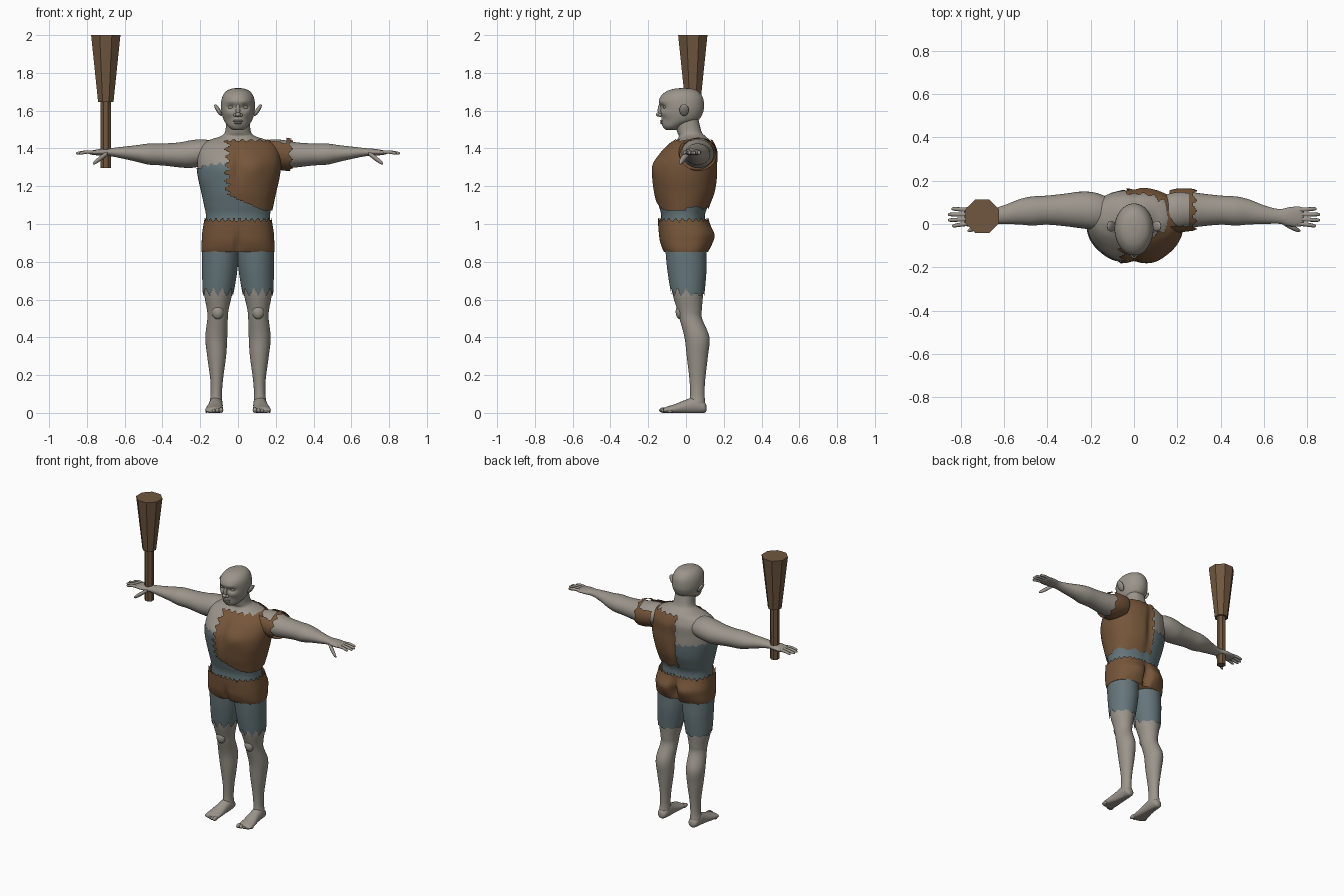
import bpy, bmesh, math
from math import sin, cos, exp, atan2, pi
from mathutils import Matrix

if "Cube" in bpy.data.objects:
    bpy.data.objects.remove(bpy.data.objects["Cube"], do_unlink=True)


def material(name, rgb):
    m = bpy.data.materials.new(name)
    m.use_nodes = True
    m.diffuse_color = (*rgb, 1)
    m.node_tree.nodes["Principled BSDF"].inputs["Base Color"].default_value = (*rgb, 1)
    return m


SKIN = material("grey skin", (0.33, 0.30, 0.26))
BLUE = material("slate cloth", (0.13, 0.18, 0.195))
LEATHER = material("brown leather", (0.18, 0.092, 0.042))
WOOD = material("club wood", (0.16, 0.095, 0.05))


def finish(name, bm, mat, mirror=False, smooth=True):
    me = bpy.data.meshes.new(name)
    for f in bm.faces:
        f.smooth = smooth
    bm.to_mesh(me)
    bm.free()
    me.materials.append(mat)
    ob = bpy.data.objects.new(name, me)
    bpy.context.collection.objects.link(ob)
    if mirror:
        ob.modifiers.new("Mirror", "MIRROR").use_mirror_merge = False
    return ob


def spline(pts, n):
    """Catmull-Rom through stations of any width."""
    out = []
    for i in range(len(pts) - 1):
        a, b, c, d = (pts[min(max(i + k, 0), len(pts) - 1)] for k in (-1, 0, 1, 2))
        for k in range(n):
            t = k / n
            out.append([q + t / 2 * (r - p + t * (2 * p - 5 * q + 4 * r - s + t * (3 * (q - r) + s - p)))
                        for p, q, r, s in zip(a, b, c, d)])
    return out + [pts[-1]]


def loft(name, axis, stations, mat, segs=32, steps=5, grow=0, power=2,
         shape=None, keep=None, mirror=False):
    """Skin elliptical stations (position, two centres, two radii) along an axis."""
    u, v = [k for k in range(3) if k != axis]
    bm = bmesh.new()
    rings = []
    for pos, cu, cv, ru, rv in spline(stations, steps):
        ring = []
        for s in range(segs):
            a = 2 * pi * s / segs
            e = lambda w: math.copysign(abs(w) ** (2 / power), w)
            co = [0, 0, 0]
            co[axis] = pos
            co[u] = cu + (ru + grow) * e(cos(a))
            co[v] = cv + (rv + grow) * e(sin(a))
            ring.append(bm.verts.new(shape(*co) if shape else co))
        rings.append(ring)
    for p, q in zip(rings, rings[1:]):
        for s in range(segs):
            t = (s + 1) % segs
            bm.faces.new((p[s], p[t], q[t], q[s]))
    bm.faces.new(rings[0])
    bm.faces.new(rings[-1])
    bmesh.ops.recalc_face_normals(bm, faces=bm.faces[:])
    if keep:
        lost = [f for f in bm.faces if not keep(*f.calc_center_median())]
        bmesh.ops.delete(bm, geom=lost, context="FACES")
    return finish(name, bm, mat, mirror)


def ball(name, loc, size, mat=SKIN, tilt=0, mirror=False):
    bm = bmesh.new()
    m = Matrix.Translation(loc) @ Matrix.Rotation(tilt, 4, "Y") @ Matrix.Diagonal((*size, 1))
    bmesh.ops.create_uvsphere(bm, u_segments=16, v_segments=10, radius=1, matrix=m)
    return finish(name, bm, mat, mirror)


def tri(u):
    return abs(u % 1 * 2 - 1)


def bump(a, b):
    return exp(-a * a - b * b)


# Torso with chest, spine groove and neck
def chest(x, y, z):
    side = abs(x)
    if y < 0:
        y -= 0.014 * bump((side - 0.09) / 0.06, (z - 1.31) / 0.06)
        y += 0.012 * bump(x / 0.02, (z - 1.3) / 0.1)
    else:
        y -= 0.018 * bump(x / 0.025, (z - 1.27) / 0.15)
    return x, y, z


TORSO = [(1.0, 0, -.015, .165, .112), (1.05, 0, -.015, .165, .112), (1.1, 0, -.012, .175, .128),
         (1.17, 0, -.008, .19, .15), (1.25, 0, -.006, .208, .16), (1.32, 0, 0, .215, .155),
         (1.38, 0, .018, .21, .138), (1.42, 0, .03, .19, .113), (1.445, 0, .038, .15, .09),
         (1.465, 0, .033, .092, .072), (1.49, 0, .018, .068, .066), (1.56, 0, 0, .062, .065)]
body = dict(segs=144, steps=9, power=2.2, shape=chest)
loft("torso", 2, TORSO, SKIN, **body)


# Torn undershirt and one-shouldered tunic
def shirt_area(x, y, z):
    return z < 1.295 - 0.2 * y - 0.015 * tri(x * 25)


def tunic_area(x, y, z):
    if y < 0:
        hem = max(1.07, 1.13 - 0.43 * x)
        edge = -0.075 + 0.035 * tri(z * 24)
    else:
        hem = 1.075 + 0.02 * tri(x * 12)
        edge = -0.04 + 0.015 * tri(z * 15)
    return x > edge and hem < z < 1.452 - 0.016 * tri(x * 22)


loft("undershirt", 2, TORSO, BLUE, grow=.005, keep=shirt_area, **body)
loft("tunic", 2, TORSO, LEATHER, grow=.013, keep=tunic_area, **body)

# Arms, hands and tunic sleeve
ARM = [(.1, .05, 1.375, .065, .055), (.18, .06, 1.378, .085, .07), (.25, .065, 1.37, .084, .073),
       (.31, .065, 1.366, .076, .066), (.4, .064, 1.368, .067, .058), (.47, .06, 1.37, .067, .056),
       (.53, .056, 1.373, .058, .045), (.6, .043, 1.377, .043, .033), (.67, .035, 1.38, .034, .022),
       (.72, .034, 1.38, .044, .018), (.765, .034, 1.378, .046, .013), (.785, .034, 1.377, .034, .007)]
loft("arms", 0, ARM, SKIN, mirror=True)
loft("sleeve", 0, ARM, LEATHER, segs=72, steps=10, grow=.015,
     keep=lambda x, y, z: .16 < x < .29 - .02 * tri(atan2(z - 1.37, y - .06) * 1.6)
     and not (z > 1.425 and x < .255 and y > -.01))
for i, reach in enumerate((.84, .858, .858, .843)):
    y0, y1 = .002 + .021 * i, -.008 + .026 * i
    loft(f"finger_{i + 1}", 0,
         [(.75, y0, 1.379, .009, .009), (.8, (y0 + y1) / 2, 1.381, .0095, .0095),
          (reach - .01, y1, 1.375, .008, .008), (reach, y1, 1.374, .003, .003)],
         SKIN, segs=10, steps=3, mirror=True)
loft("thumb", 0, [(.69, .01, 1.375, .016, .012), (.725, -.012, 1.35, .014, .015),
                  (.755, -.027, 1.328, .01, .012), (.768, -.031, 1.32, .003, .004)],
     SKIN, segs=10, steps=3, mirror=True)

# Legs and torn breeches
LEG = [(.92, .093, 0, .085, .105), (.85, .093, 0, .09, .101), (.75, .097, .005, .086, .096),
       (.63, .105, .01, .074, .081), (.55, .107, .018, .058, .066), (.5, .108, .025, .054, .06),
       (.4, .115, .058, .058, .066), (.3, .113, .06, .05, .056), (.18, .113, .06, .034, .042),
       (.1, .115, .06, .03, .038), (.05, .117, .06, .034, .042), (.02, .118, .06, .03, .038)]
loft("legs", 2, LEG, SKIN, mirror=True)
loft("breeches", 2, LEG, BLUE, segs=96, steps=12, grow=.007, mirror=True,
     keep=lambda x, y, z: z > .62 + (.04 if y < .02 else .012) * tri(atan2(y, x - .105) * 1.6))
ball("kneecaps", (.107, -.03, .535), (.032, .025, .04), mirror=True)

# Feet
loft("feet", 1, [(.108, .117, .025, .015, .015), (.095, .117, .03, .03, .03),
                 (.05, .117, .04, .036, .045), (0, .12, .032, .039, .038),
                 (-.06, .125, .02, .046, .026), (-.105, .127, .015, .047, .017),
                 (-.118, .127, .013, .04, .01)],
     SKIN, mirror=True, shape=lambda x, y, z: (x, y, max(z, 0)))
for i in range(5):
    r = .0145 - .0015 * i
    ball(f"toe_{i + 1}", (.09 + .019 * i, -.118 + .004 * i * i / 2, r), (r * .85, r * 1.7, r), mirror=True)


# Hide shorts with seat cleft
def seat(x, y, z):
    if y > 0:
        y += .012 * bump((abs(x) - .08) / .05, (z - .93) / .05)
        y -= .05 * bump(x / .022, (z - .91) / .07)
    else:
        y += .02 * bump(x / .015, (z - .88) / .06)
    return x, y, z


loft("hide_shorts", 2, [(.852, 0, 0, .192, .117), (.875, 0, 0, .194, .128), (.91, 0, 0, .192, .139),
                        (.95, 0, 0, .19, .144), (1.0, 0, -.01, .182, .138), (1.045, 0, -.017, .175, .133)],
     LEATHER, segs=144, steps=10, power=2.6, shape=seat,
     keep=lambda x, y, z: z < 1.032 - .02 * tri(atan2(y, x) * 5))


# Head with eye sockets
def face(x, y, z):
    if y < 0:
        side = abs(x)
        y += .014 * bump((side - .036) / .022, (z - 1.618) / .014)
        y -= .006 * bump((side - .03) / .035, (z - 1.648) / .014)
        y -= .006 * bump((side - .05) / .025, (z - 1.585) / .02)
        y -= .008 * bump(x / .03, (z - 1.54) / .02)
    return x, y, z


loft("head", 2, [(1.497, 0, -.075, .02, .022), (1.503, 0, -.073, .036, .04), (1.52, 0, -.062, .055, .06),
                 (1.55, 0, -.03, .075, .095), (1.59, 0, -.022, .087, .112), (1.63, 0, -.022, .09, .117),
                 (1.67, 0, -.024, .084, .113), (1.7, 0, -.02, .066, .087), (1.715, 0, -.015, .038, .052),
                 (1.72, 0, -.012, .006, .008)],
     SKIN, segs=72, steps=8, shape=face)
ball("eyes", (.036, -.112, 1.618), (.018, .009, .008), mirror=True)
ball("nose_bridge", (0, -.136, 1.602), (.012, .014, .036))
ball("nose_tip", (0, -.145, 1.58), (.014, .014, .012))
ball("nostrils", (.014, -.137, 1.577), (.01, .011, .009), mirror=True)
ball("upper_lip", (0, -.128, 1.546), (.028, .011, .005))
ball("lower_lip", (0, -.126, 1.535), (.023, .011, .006))
ball("ears", (.105, -.01, 1.603), (.011, .025, .036), tilt=.55, mirror=True)


# Eight-sided club in the right hand
def prism(name, low, high, r_low, r_high):
    bm = bmesh.new()
    m = Matrix.Translation((-.7, .036, (low + high) / 2)) @ Matrix.Rotation(pi / 8, 4, "Z")
    bmesh.ops.create_cone(bm, cap_ends=True, segments=8, radius1=r_low, radius2=r_high,
                          depth=high - low, matrix=m)
    finish(name, bm, WOOD, smooth=False)


prism("club_handle", 1.296, 1.65, .029, .03)
prism("club_head", 1.645, 2.0, .044, .084)
